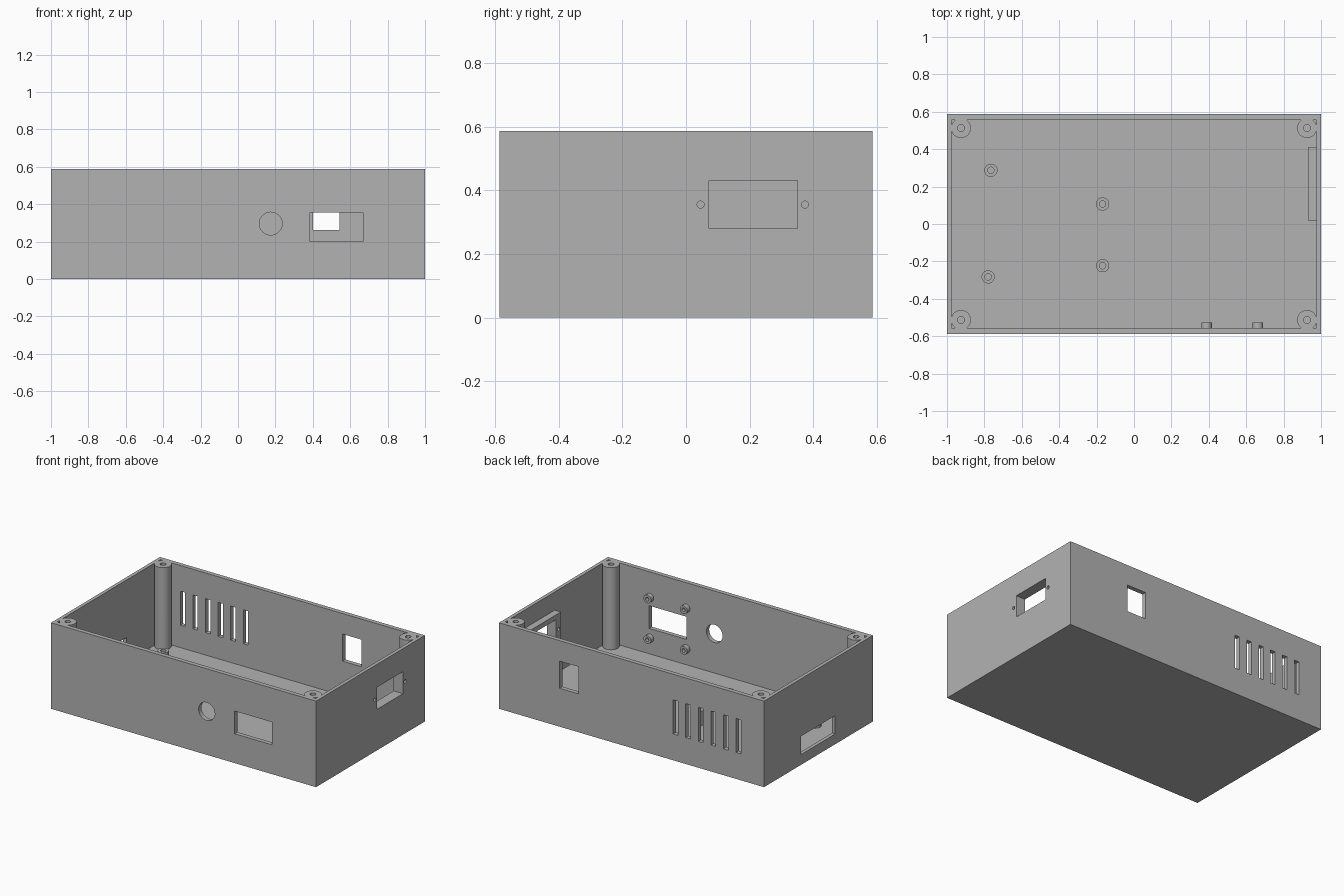
import bpy, bmesh, math
from mathutils import Matrix, Vector

if "Cube" in bpy.data.objects:
    bpy.data.objects.remove(bpy.data.objects["Cube"])

X, Y, H = 1.0, 0.587, 0.587        # half length, half depth, height
IX, IY, FLOOR = 0.976, 0.557, 0.027  # inner half sizes and floor level

grey = bpy.data.materials.new("plain_grey")
grey.use_nodes = True
color = (0.45, 0.45, 0.45, 1)
grey.diffuse_color = color
grey.node_tree.nodes["Principled BSDF"].inputs["Base Color"].default_value = color


def box(bm, lo, hi):
    lo, hi = Vector(lo), Vector(hi)
    bmesh.ops.create_cube(bm, size=1, matrix=Matrix.Translation((lo + hi) / 2)
                          @ Matrix.Diagonal((*(hi - lo), 1)))


def rod(bm, a, b, r, n=48):
    a, b = Vector(a), Vector(b)
    turn = (b - a).to_track_quat('Z', 'Y').to_matrix().to_4x4()
    bmesh.ops.create_cone(bm, cap_ends=True, segments=n, radius1=r, radius2=r,
                          depth=(b - a).length,
                          matrix=Matrix.Translation((a + b) / 2) @ turn)


def finish(bm, name):
    mesh = bpy.data.meshes.new(name)
    bm.to_mesh(mesh)
    bm.free()
    mesh.materials.append(grey)
    ob = bpy.data.objects.new(name, mesh)
    bpy.context.collection.objects.link(ob)
    return ob


def combine(target, tool, operation):
    mod = target.modifiers.new(operation, 'BOOLEAN')
    mod.operation, mod.solver, mod.object = operation, 'EXACT', tool
    bpy.context.view_layer.objects.active = target
    bpy.ops.object.modifier_apply(modifier=mod.name)
    bpy.data.objects.remove(tool)


# Open-topped tray
bm = bmesh.new()
box(bm, (-X, -Y, 0), (X, Y, H))
enclosure = finish(bm, "enclosure")
bm = bmesh.new()
box(bm, (-IX, -IY, FLOOR), (IX, IY, H + 0.2))
combine(enclosure, finish(bm, "cavity_cutter"), 'DIFFERENCE')

posts = [(sx * 0.925, sy * 0.513) for sx in (-1, 1) for sy in (-1, 1)]
floor_mounts = [(-0.765, 0.287), (-0.168, 0.107), (-0.168, -0.223), (-0.78, -0.283)]
wall_mounts = [(x, z) for x in (0.388, 0.662) for z in (0.136, 0.413)]

# Corner posts, board standoffs and socket frame
bm = bmesh.new()
for x, y in posts:
    rod(bm, (x, y, 0.01), (x, y, H), 0.053)
for x, y in floor_mounts:
    rod(bm, (x, y, 0.01), (x, y, 0.127), 0.035)
for x, z in wall_mounts:
    rod(bm, (x, -Y + 0.01, z), (x, -0.527, z), 0.028)
box(bm, (0.93, 0.02, 0.247), (0.99, 0.412, 0.463))
combine(enclosure, finish(bm, "bosses"), 'UNION')

bm = bmesh.new()
# Screw holes
for x, y in posts:
    rod(bm, (x, y, 0.3), (x, y, H + 0.1), 0.018)
for x, y in floor_mounts:
    rod(bm, (x, y, 0.035), (x, y, 0.2), 0.017)
for x, z in wall_mounts:
    rod(bm, (x, -0.55, z), (x, -0.5, z), 0.012)
for y in (0.046, 0.374):
    rod(bm, (0.9, y, 0.355), (1.1, y, 0.355), 0.011)
# Front display window and dial hole
box(bm, (0.385, -0.7, 0.2), (0.668, -0.54, 0.355))
rod(bm, (0.175, -0.7, 0.296), (0.175, -0.54, 0.296), 0.061)
# Socket openings on the two ends
box(bm, (0.9, 0.072, 0.28), (1.1, 0.35, 0.43))
box(bm, (-1.1, -0.18, 0.07), (-0.95, 0.19, 0.195))
# Back opening and vent slots
box(bm, (0.4, 0.54, 0.262), (0.543, 0.7, 0.447))
for i in range(6):
    x = -0.332 - i * 0.095
    box(bm, (x - 0.018, 0.54, 0.18), (x + 0.018, 0.7, 0.412))
combine(enclosure, finish(bm, "opening_cutter"), 'DIFFERENCE')

# Smooth round parts, keep edges crisp
bpy.ops.object.select_all(action='DESELECT')
enclosure.select_set(True)
bpy.context.view_layer.objects.active = enclosure
bpy.ops.object.shade_smooth_by_angle(angle=math.radians(30))
